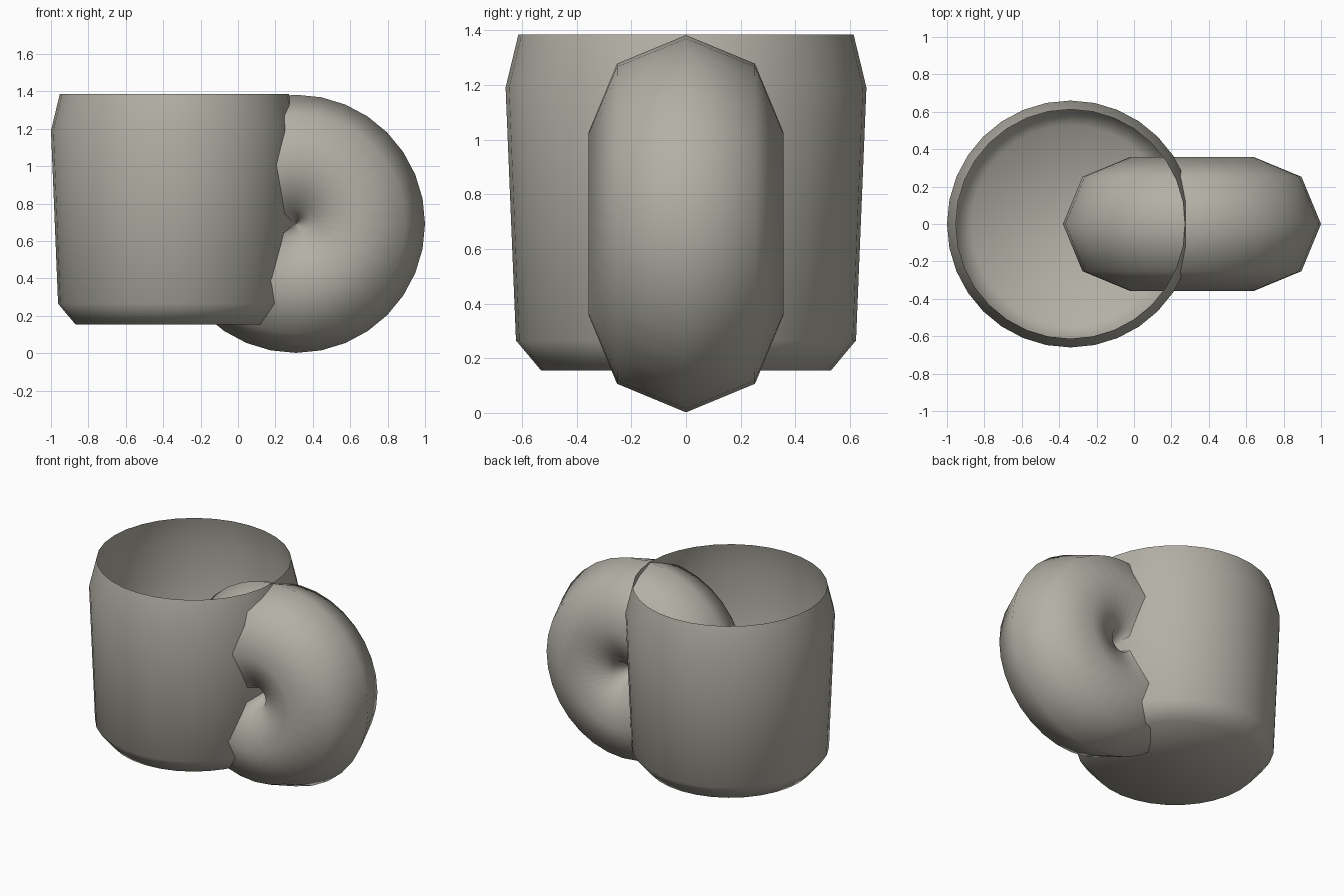
import bpy
import bmesh
from math import cos, sin, tau
from mathutils import Vector

cube = bpy.data.objects.get("Cube")
if cube:
    bpy.data.objects.remove(cube, do_unlink=True)

SIDES = 32

clay = bpy.data.materials.new("warm grey clay")
clay.use_nodes = True
colour = (0.45, 0.435, 0.38, 1.0)
clay.diffuse_color = colour
clay.node_tree.nodes["Principled BSDF"].inputs["Base Color"].default_value = colour


def ring(bm, point):
    """One loop of vertices around an axis; point maps an angle to a position."""
    return [bm.verts.new(point(tau * i / SIDES)) for i in range(SIDES)]


def bridge(bm, a, b):
    for i in range(SIDES):
        j = (i + 1) % SIDES
        bm.faces.new((a[i], a[j], b[j], b[i]))


def finish(bm, name, location):
    for face in bm.faces:
        face.smooth = True
    mesh = bpy.data.meshes.new(name)
    bm.to_mesh(mesh)
    bm.free()
    mesh.materials.append(clay)
    obj = bpy.data.objects.new(name, mesh)
    obj.location = location
    bpy.context.collection.objects.link(obj)
    return obj


# Cup body: thin open-topped wall with a chamfered foot and tapered rim
bm = bmesh.new()
profile = [(0.53, 0.155), (0.622, 0.265), (0.66, 1.19), (0.613, 1.385)]
rings = [ring(bm, lambda a, r=r, z=z: Vector((r * cos(a), r * sin(a), z)))
         for r, z in profile]
for low, high in zip(rings, rings[1:]):
    bridge(bm, low, high)
bm.faces.new(list(reversed(rings[0])))
finish(bm, "cup_body", (-0.34, 0, 0))

# Handle: fat octagonal ring standing upright, sunk into the cup wall
bm = bmesh.new()
MAJOR, MINOR, TUBE = 0.333, 0.357, 8
rings = []
for k in range(TUBE):
    t = tau * k / TUBE
    r, y = MAJOR + MINOR * cos(t), MINOR * sin(t)
    rings.append(ring(bm, lambda a, r=r, y=y: Vector((r * cos(a), y, r * sin(a)))))
for k in range(TUBE):
    bridge(bm, rings[(k + 1) % TUBE], rings[k])
bmesh.ops.recalc_face_normals(bm, faces=bm.faces)
finish(bm, "cup_handle", (0.31, 0, 0.692))
